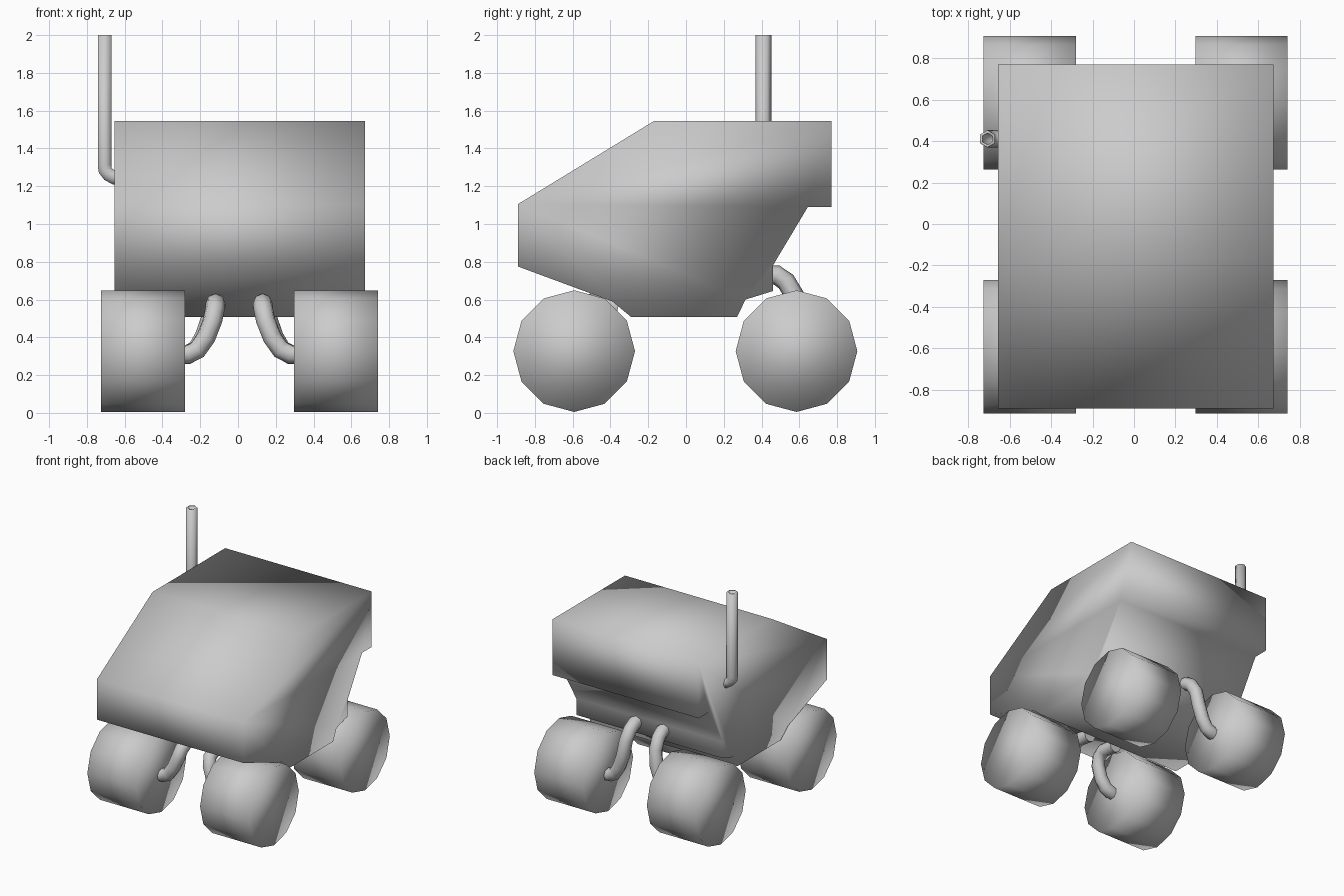
import bpy, math

if "Cube" in bpy.data.objects:
    bpy.data.objects.remove(bpy.data.objects["Cube"])


def mesh_object(name, verts, faces):
    mesh = bpy.data.meshes.new(name)
    mesh.from_pydata(verts, [], faces)
    mesh.shade_smooth()
    obj = bpy.data.objects.new(name, mesh)
    bpy.context.collection.objects.link(obj)
    return obj


def extrude_x(name, profile, x0, x1):
    """Prism with a (y, z) profile running from x0 to x1."""
    n = len(profile)
    verts = [(x, y, z) for x in (x0, x1) for y, z in profile]
    faces = [(i, i + n, (i + 1) % n + n, (i + 1) % n) for i in range(n)]
    faces += [tuple(range(n)), tuple(range(2 * n - 1, n - 1, -1))]
    return mesh_object(name, verts, faces)


def tube(name, path, radius, resolution, caps=True):
    curve = bpy.data.curves.new(name, 'CURVE')
    curve.dimensions = '3D'
    curve.bevel_depth = radius
    curve.bevel_resolution = resolution
    curve.use_fill_caps = caps
    spline = curve.splines.new('POLY')
    spline.points.add(len(path) - 1)
    for point, co in zip(spline.points, path):
        point.co = (*co, 1)
    spline.use_smooth = True
    obj = bpy.data.objects.new(name, curve)
    bpy.context.collection.objects.link(obj)
    bpy.ops.object.select_all(action='DESELECT')
    obj.select_set(True)
    bpy.context.view_layer.objects.active = obj
    bpy.ops.object.convert(target='MESH')
    return bpy.context.object


# wedge-shaped body
extrude_x("body", [
    (-0.89, 0.775), (-0.89, 1.105), (-0.17, 1.545), (0.77, 1.545),
    (0.77, 1.09), (0.645, 1.09), (0.46, 0.78), (0.46, 0.645),
    (0.315, 0.60), (0.27, 0.507), (-0.29, 0.507), (-0.39, 0.59)],
    -0.655, 0.672)

# twelve-sided wheels
R = 0.322
for end, yc in (("front", -0.592), ("rear", 0.585)):
    circle = [(yc + R * math.sin(i * math.pi / 6), 0.327 + R * math.cos(i * math.pi / 6))
              for i in range(12)]
    extrude_x(end + "_left_wheel", circle, -0.725, -0.28)
    extrude_x(end + "_right_wheel", circle, 0.296, 0.74)

# bent suspension arms
arms = {
    "front": [(0.125, -0.36, 0.56), (0.125, -0.50, 0.58), (0.128, -0.555, 0.55),
              (0.14, -0.58, 0.49), (0.175, -0.59, 0.40), (0.22, -0.592, 0.335),
              (0.27, -0.592, 0.31), (0.34, -0.592, 0.31)],
    "rear": [(0.125, 0.38, 0.73), (0.125, 0.48, 0.73), (0.128, 0.53, 0.695),
             (0.135, 0.575, 0.62), (0.15, 0.59, 0.50), (0.185, 0.59, 0.40),
             (0.225, 0.588, 0.335), (0.27, 0.588, 0.31), (0.34, 0.588, 0.31)],
}
for end, path in arms.items():
    for side, s in (("left", -1), ("right", 1)):
        tube(f"{end}_{side}_arm", [(s * x + 0.006, y, z) for x, y, z in path], 0.052, 2)

# hollow exhaust-like mast on the left side
mast = tube("mast", [(-0.60, 0.41, 1.245), (-0.655, 0.41, 1.245), (-0.685, 0.41, 1.262),
                     (-0.703, 0.41, 1.285), (-0.706, 0.41, 1.31), (-0.706, 0.41, 2.0)],
            0.042, 1, caps=False)
wall = mast.modifiers.new("wall", 'SOLIDIFY')
wall.thickness = 0.014
wall.offset = -1
